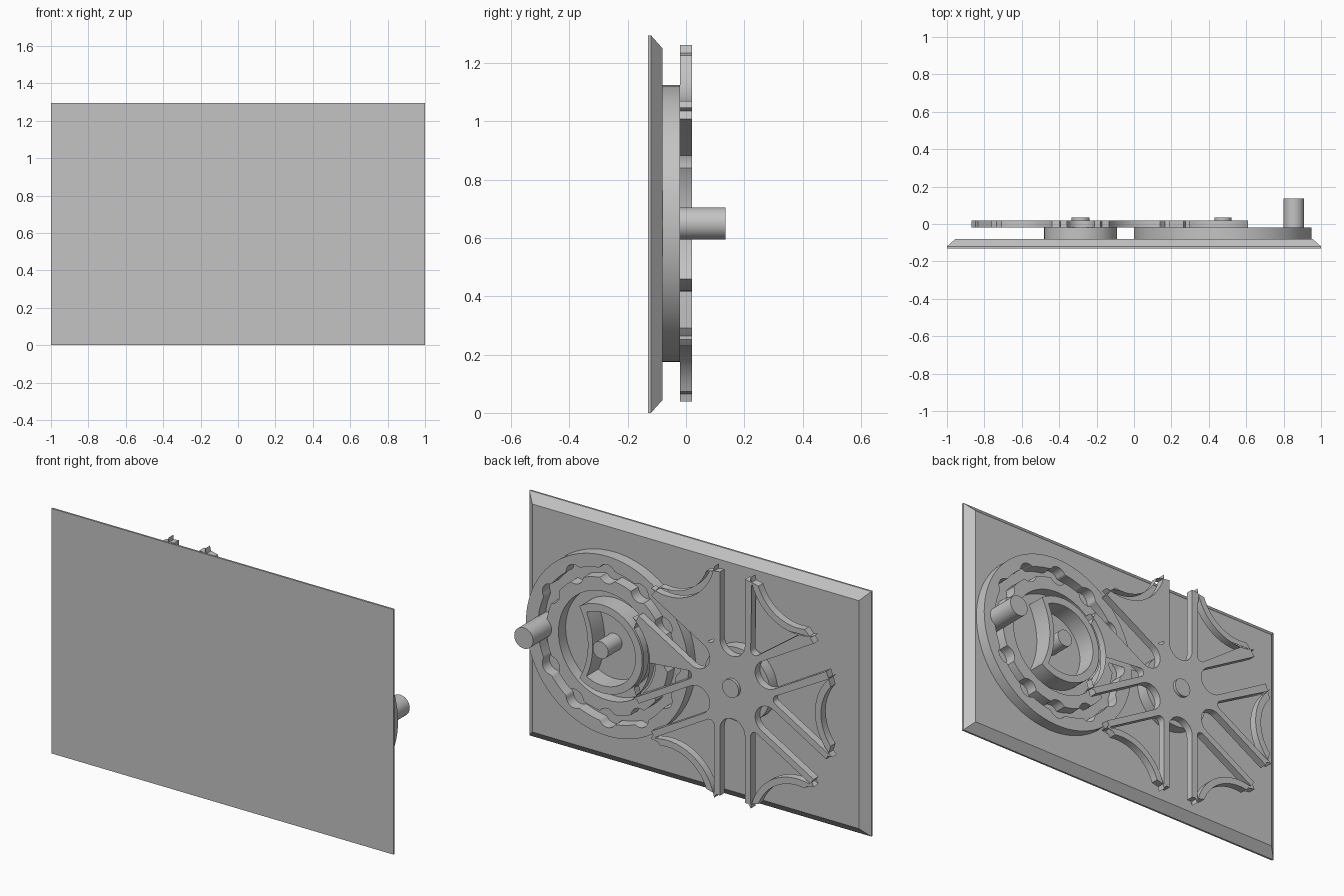
import bpy, bmesh
from math import sin, cos, pi, radians, sqrt, atan2, asin

if "Cube" in bpy.data.objects:
    bpy.data.objects.remove(bpy.data.objects["Cube"], do_unlink=True)

grey = bpy.data.materials.new("plain grey")
grey.use_nodes = True
colour = (0.55, 0.55, 0.55, 1)
grey.diffuse_color = colour
grey.node_tree.nodes["Principled BSDF"].inputs["Base Color"].default_value = colour

MID = 0.65                       # height of both axles
DRIVER_X, STAR_X = 0.475, -0.285
GAP = DRIVER_X - STAR_X          # distance between axles


def arc(cx, cy, r, a0, a1, n):
    return [(cx + r * cos(a0 + (a1 - a0) * i / n), cy + r * sin(a0 + (a1 - a0) * i / n))
            for i in range(n + 1)]


def circle(r, n=64):
    return arc(0, 0, r, 0, 2 * pi, n)[:-1]


def turn(points, a):
    return [(x * cos(a) - y * sin(a), x * sin(a) + y * cos(a)) for x, y in points]


def flat_part(name, loops, x, y0, y1):
    """Nested outlines (holes alternate) extruded from y0 to y1."""
    curve = bpy.data.curves.new(name, "CURVE")
    curve.dimensions = "2D"
    curve.fill_mode = "BOTH"
    curve.extrude = (y1 - y0) / 2
    for loop in loops:
        spline = curve.splines.new("POLY")
        spline.points.add(len(loop) - 1)
        for p, (px, py) in zip(spline.points, loop):
            p.co = (px, py, 0, 1)
        spline.use_cyclic_u = True
    ob = bpy.data.objects.new(name, curve)
    ob.location = (x, (y0 + y1) / 2, MID)
    ob.rotation_euler = (pi / 2, 0, 0)
    bpy.context.collection.objects.link(ob)
    bpy.ops.object.select_all(action="DESELECT")
    ob.select_set(True)
    bpy.context.view_layer.objects.active = ob
    bpy.ops.object.convert(target="MESH")
    ob = bpy.context.view_layer.objects.active
    ob.data.materials.clear()
    ob.data.materials.append(grey)
    bm = bmesh.new()
    bm.from_mesh(ob.data)
    bmesh.ops.remove_doubles(bm, verts=bm.verts, dist=0.0002)
    bmesh.ops.recalc_face_normals(bm, faces=bm.faces)
    bm.to_mesh(ob.data)
    bm.free()
    bpy.ops.object.shade_smooth_by_angle(angle=radians(25))
    return ob


# Base plate with a chamfered back edge
bm = bmesh.new()
rings = []
for y, inset in ((-0.13, 0), (-0.12, 0), (-0.08, 0.045)):
    w, lo, hi = 1 - inset, inset, 1.295 - inset
    rings.append([bm.verts.new(c) for c in ((-w, y, lo), (w, y, lo), (w, y, hi), (-w, y, hi))])
bm.faces.new(rings[0])
bm.faces.new(rings[-1][::-1])
for a, b in zip(rings, rings[1:]):
    for i in range(4):
        j = (i + 1) % 4
        bm.faces.new((a[i], b[i], b[j], a[j]))
bmesh.ops.recalc_face_normals(bm, faces=bm.faces)
mesh = bpy.data.meshes.new("base_plate")
bm.to_mesh(mesh)
bm.free()
mesh.materials.append(grey)
bpy.context.collection.objects.link(bpy.data.objects.new("base_plate", mesh))

# Drive wheel: a ring with a scalloped groove all round
CRANK = 0.38


def scallop(side, groove=0.025, hole=0.05, count=12, n=360):
    points = []
    for i in range(n):
        a = 2 * pi * i / n
        step = 2 * pi / count
        d = (a + step / 2) % step - step / 2
        r = CRANK + side * groove
        inside = hole ** 2 - (CRANK * sin(d)) ** 2
        if inside > 0:
            bump = CRANK * cos(d) + side * sqrt(inside)
            r = max(r, bump) if side > 0 else min(r, bump)
        points.append((r * cos(a), r * sin(a)))
    return points


flat_part("drive_wheel", [circle(0.475, 96), scallop(1), scallop(-1), circle(0.285)],
          DRIVER_X, -0.08, -0.02)


# Locking crescent: a hollow disc with a curved bite on the crank side
def bitten_disc(r, bite_x, bite_r):
    x = (r * r - bite_r ** 2 + bite_x ** 2) / (2 * bite_x)
    z = sqrt(r * r - x * x)
    a, b = atan2(z, x), atan2(z, x - bite_x)
    return arc(0, 0, r, a, 2 * pi - a, 48) + arc(bite_x, 0, bite_r, 2 * pi - b, b, 20)[1:-1]


flat_part("locking_crescent", [bitten_disc(0.233, 0.471, 0.386), bitten_disc(0.193, 0.471, 0.414)],
          DRIVER_X, -0.08, 0.02)

# Six-slot star wheel
RIM, SLOT, LOCK = 0.596, 0.073, 0.242
SLOT_END = 0.165 + SLOT
tip_x = (RIM ** 2 - LOCK ** 2 + GAP ** 2) / (2 * GAP)
tip_z = sqrt(RIM ** 2 - tip_x ** 2)
tip_angle = atan2(tip_z, tip_x)
lock_angle = atan2(tip_z, tip_x - GAP)
slot_angle = asin(SLOT / RIM)

# One sixth: lobe arc, tooth tip, then the slot that follows it
sector = arc(GAP, 0, LOCK, 2 * pi - lock_angle, lock_angle, 16)
sector += arc(0, 0, RIM, tip_angle, pi / 6 - slot_angle, 4)[1:]
sector += turn(arc(SLOT_END, 0, SLOT, -pi / 2, -3 * pi / 2, 16), pi / 6)
sector += arc(0, 0, RIM, pi / 6 + slot_angle, pi / 3 - tip_angle, 4)[:-1]

# Window in each lobe, parallel to the slots and to the lobe arc
WEB, WINDOW_R = 0.107, LOCK + 0.035
b = GAP * cos(pi / 6) - 0
off = GAP * sin(pi / 6) - WEB
s = b - sqrt(WINDOW_R ** 2 - off ** 2)
corner = turn([(s, -WEB)], pi / 6)[0]
wa = atan2(corner[1], corner[0] - GAP)
fillet = 0.025
fx = (WEB + fillet) / sin(pi / 6)
window = arc(GAP, 0, WINDOW_R, wa, 2 * pi - wa, 16)
window += arc(fx, 0, fillet, -2 * pi / 3, -4 * pi / 3, 8)

outline, windows = [], []
for k in range(6):
    outline += turn(sector, k * pi / 3)
    windows.append(turn(window, k * pi / 3))
flat_part("star_wheel", [outline] + windows, STAR_X, -0.02, 0.02)

# Spacer, axle pins and crank pin
for name, r, x, y0, y1 in (
        ("star_spacer", 0.195, STAR_X, -0.08, -0.02),
        ("star_axle", 0.048, STAR_X, -0.08, 0.036),
        ("drive_axle", 0.045, DRIVER_X, -0.08, 0.036),
        ("crank_pin", 0.055, DRIVER_X + CRANK, -0.08, 0.135)):
    flat_part(name, [circle(r, 48)], x, y0, y1)
